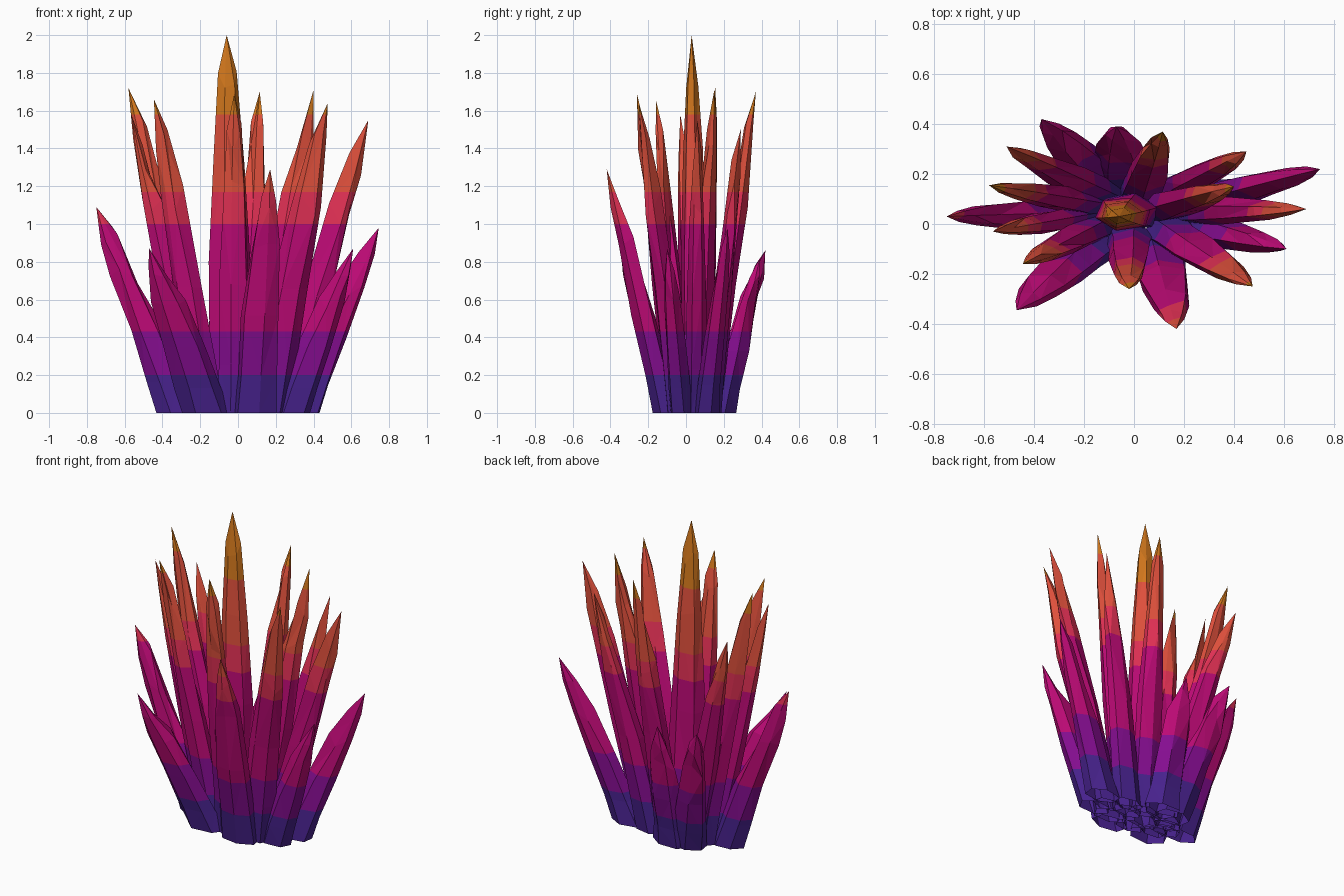
import bpy, bmesh, math, random
from mathutils import Vector

if "Cube" in bpy.data.objects:
    bpy.data.objects.remove(bpy.data.objects["Cube"])

random.seed(4)

def material(name, rgb):
    m = bpy.data.materials.new(name)
    m.diffuse_color = (*rgb, 1)
    m.use_nodes = True
    m.node_tree.nodes["Principled BSDF"].inputs["Base Color"].default_value = m.diffuse_color
    return m

# colour bands from the ground up, split at these heights
LEVELS = [0.2, 0.43, 1.0, 1.17, 1.58]
MATS = [material("indigo", (0.065, 0.016, 0.27)),
        material("purple", (0.235, 0.004, 0.28)),
        material("magenta", (0.51, 0.003, 0.18)),
        material("rose", (0.76, 0.03, 0.09)),
        material("coral", (0.74, 0.08, 0.045)),
        material("orange", (0.66, 0.19, 0.012))]

SIDES = 6
FLAT = 0.6   # the cluster is squashed front to back
# (fraction along the crystal, relative radius)
PROFILE = [(0, 1.15), (0.15, 1.06), (0.4, 0.98), (0.68, 0.76), (0.86, 0.45)]

def crystal(name, base, tip, r):
    base, tip = Vector((*base, 0)), Vector(tip)
    bm = bmesh.new()
    spin = random.uniform(0, math.pi / 3)
    rings = []
    for t, k in PROFILE:
        bend = 0.88 * t + 0.12 * t * t     # leans out more near the top
        c = base.lerp(tip, bend)
        c.z = tip.z * t
        ring = []
        for i in range(SIDES):
            a = spin + i * math.tau / SIDES
            rr = r * k * random.uniform(0.93, 1.1)
            dz = random.uniform(-0.05, 0.05) * tip.z if t > 0.5 else 0
            ring.append(bm.verts.new((c.x + rr * math.cos(a),
                                      c.y + rr * FLAT * math.sin(a), c.z + dz)))
        rings.append(ring)
    point = bm.verts.new(tip)
    # walls and point; the underside stays open
    for i in range(SIDES):
        j = (i + 1) % SIDES
        for lo, hi in zip(rings, rings[1:]):
            bm.faces.new((lo[i], lo[j], hi[j], hi[i]))
        bm.faces.new((rings[-1][i], rings[-1][j], point))
    # cut at the band heights and colour by height
    bmesh.ops.triangulate(bm, faces=[f for f in bm.faces if len(f.verts) == 4])
    for z in LEVELS:
        bmesh.ops.bisect_plane(bm, geom=bm.verts[:] + bm.edges[:] + bm.faces[:],
                               plane_co=(0, 0, z), plane_no=(0, 0, 1))
    for f in bm.faces:
        z = f.calc_center_median().z
        f.material_index = sum(z > h for h in LEVELS)
    me = bpy.data.meshes.new(name)
    bm.to_mesh(me)
    bm.free()
    for m in MATS:
        me.materials.append(m)
    bpy.context.collection.objects.link(bpy.data.objects.new(name, me))

# base (x, y), tip (x, y, z), radius
crystal("centre_crystal", (-0.025, 0.05), (-0.06, 0.03, 2.0), 0.115)

TALL = [((0.03, 0.125), (0.115, 0.37, 1.70), 0.085),
        ((0.15, 0.13), (0.45, 0.29, 1.50), 0.085),
        ((0.11, 0.065), (0.40, 0.15, 1.71), 0.09),
        ((0.24, 0.05), (0.69, 0.06, 1.55), 0.085),
        ((0.15, -0.035), (0.475, -0.25, 1.64), 0.10),
        ((-0.02, -0.055), (-0.02, -0.26, 1.69), 0.085),
        ((-0.16, -0.015), (-0.445, -0.16, 1.66), 0.08),
        ((-0.22, 0.03), (-0.565, -0.03, 1.58), 0.075),
        ((-0.18, 0.085), (-0.58, 0.155, 1.72), 0.08),
        ((-0.13, 0.125), (-0.51, 0.31, 1.45), 0.085)]
SHORT = [((-0.14, 0.18), (-0.37, 0.42, 0.86), 0.105),
         ((-0.045, 0.20), (-0.07, 0.39, 0.82), 0.11),
         ((0.33, 0.11), (0.745, 0.22, 0.98), 0.095),
         ((0.28, -0.02), (0.61, -0.10, 0.87), 0.095),
         ((0.09, -0.11), (0.17, -0.42, 1.29), 0.105),
         ((-0.17, -0.075), (-0.47, -0.345, 0.87), 0.115),
         ((-0.315, 0.04), (-0.75, 0.03, 1.09), 0.095)]
for kind, specs in (("tall", TALL), ("short", SHORT)):
    for n, (b, t, r) in enumerate(specs, 1):
        crystal(f"{kind}_crystal_{n}", b, t, r)
